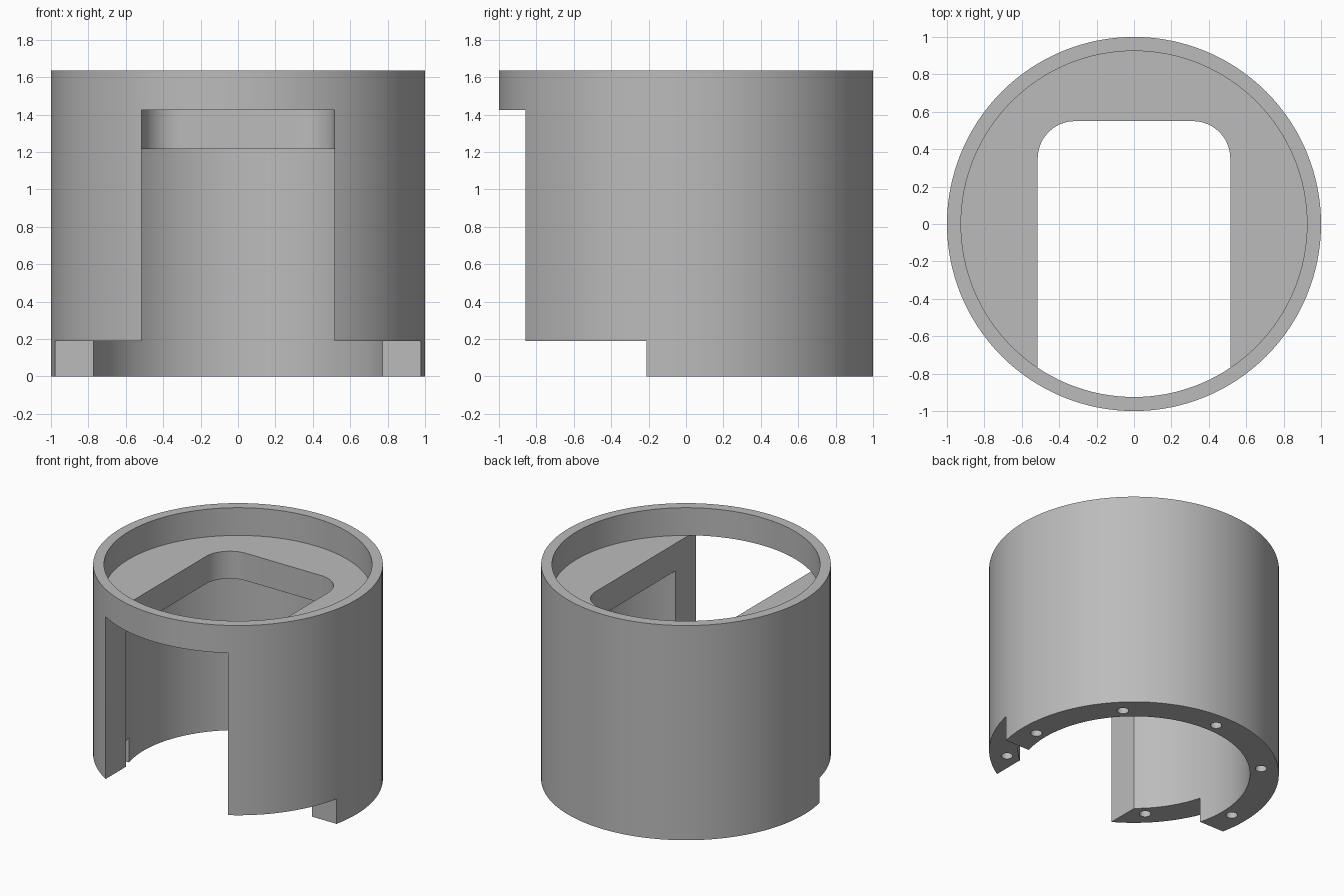
import bpy, bmesh
from math import sin, cos, radians, pi

if "Cube" in bpy.data.objects:
    bpy.data.objects.remove(bpy.data.objects["Cube"], do_unlink=True)

HEIGHT = 1.635
FLOOR = 1.425      # recess floor and top of the front opening
CEILING = 1.215    # top of the lower bore
NOTCH = 0.19

grey = bpy.data.materials.new("plain grey")
grey.use_nodes = True
grey.diffuse_color = (0.5, 0.5, 0.5, 1)
grey.node_tree.nodes["Principled BSDF"].inputs["Base Color"].default_value = (0.5, 0.5, 0.5, 1)


def arc(radius, start, end, steps, cx=0, cy=0):
    """Points along an arc, angles in degrees."""
    angles = [radians(start + (end - start) * i / steps) for i in range(steps + 1)]
    return [(cx + radius * cos(a), cy + radius * sin(a)) for a in angles]


def circle(radius, steps, cx=0, cy=0):
    return arc(radius, 0, 360, steps, cx, cy)[:-1]


def prism(name, outline, bottom, top):
    """Extrude a counter-clockwise outline from bottom to top."""
    bm = bmesh.new()
    base = bm.faces.new([bm.verts.new((x, y, bottom)) for x, y in outline])
    ext = bmesh.ops.extrude_face_region(bm, geom=[base])
    verts = [v for v in ext["geom"] if isinstance(v, bmesh.types.BMVert)]
    bmesh.ops.translate(bm, verts=verts, vec=(0, 0, top - bottom))
    if base not in bm.faces[:]:
        bm.faces.new([v for v in bm.verts if v not in verts])
    bmesh.ops.recalc_face_normals(bm, faces=bm.faces[:])
    mesh = bpy.data.meshes.new(name)
    bm.to_mesh(mesh)
    bm.free()
    mesh.materials.append(grey)
    obj = bpy.data.objects.new(name, mesh)
    bpy.context.collection.objects.link(obj)
    return obj


def cut(target, cutter):
    """Subtract the cutter, then remove it."""
    cutter.hide_render = True
    mod = target.modifiers.new(cutter.name, 'BOOLEAN')
    mod.operation = 'DIFFERENCE'
    mod.solver = 'EXACT'
    mod.object = cutter
    bpy.context.view_layer.objects.active = target
    bpy.ops.object.modifier_apply(modifier=mod.name)
    bpy.data.objects.remove(cutter, do_unlink=True)


# Round housing with a shallow top recess and a wide lower bore
housing = prism("housing", circle(1, 128), 0, HEIGHT)
cut(housing, prism("top_recess", circle(0.925, 128), FLOOR - 0.001, HEIGHT + 0.2))
cut(housing, prism("lower_bore", circle(0.8, 128), -0.2, CEILING))

# Front opening with rounded rear corners, running through the plate
half, back, r = 0.515, 0.55, 0.2
slot = [(-half, -1.2), (half, -1.2)]
slot += arc(r, 0, 90, 12, half - r, back - r)
slot += arc(r, 90, 180, 12, r - half, back - r)
cut(housing, prism("front_opening", slot, -0.2, FLOOR))

# Step across the front of the base
step = [(-1.2, -1.2), (1.2, -1.2), (1.2, -0.21), (-1.2, -0.21)]
cut(housing, prism("base_step", step, -0.2, NOTCH))

# Screw holes in the base ring, none at the opening
for i in range(-1, 6):
    a = i * pi / 4
    hole = circle(0.04, 20, 0.88 * cos(a), 0.88 * sin(a))
    cut(housing, prism("screw_hole", hole, -0.2, 0.4))

# Smooth round walls with crisp edges
bpy.ops.object.select_all(action='DESELECT')
housing.select_set(True)
bpy.context.view_layer.objects.active = housing
bpy.ops.object.shade_smooth_by_angle(angle=radians(30))
